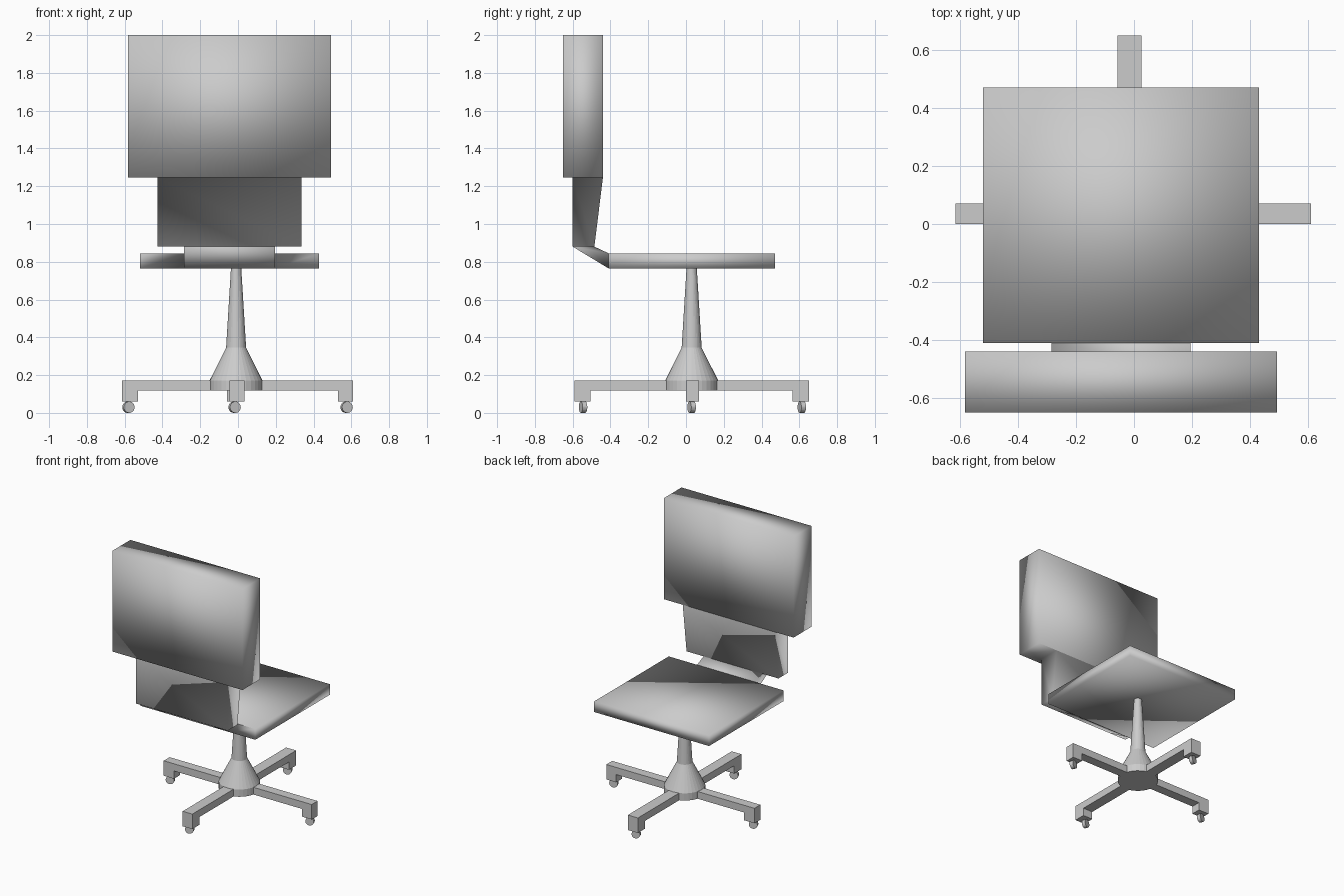
import bpy, bmesh, math
from mathutils import Matrix

cube = bpy.data.objects.get("Cube")
if cube:
    bpy.data.objects.remove(cube)

grey = bpy.data.materials.new("plain_grey")
grey.use_nodes = True
grey.diffuse_color = (0.6, 0.6, 0.6, 1)
grey.node_tree.nodes["Principled BSDF"].inputs["Base Color"].default_value = (0.6, 0.6, 0.6, 1)


def finish(name, bm, smooth=False):
    bmesh.ops.recalc_face_normals(bm, faces=bm.faces)
    for f in bm.faces:
        f.smooth = smooth
    mesh = bpy.data.meshes.new(name)
    bm.to_mesh(mesh)
    bm.free()
    mesh.materials.append(grey)
    obj = bpy.data.objects.new(name, mesh)
    bpy.context.collection.objects.link(obj)
    return obj


def loft(name, rings, smooth):
    """Skin a list of point rings and cap both ends."""
    bm = bmesh.new()
    loops = [[bm.verts.new(p) for p in ring] for ring in rings]
    for a, b in zip(loops, loops[1:]):
        n = len(a)
        for i in range(n):
            j = (i + 1) % n
            bm.faces.new((a[i], a[j], b[j], b[i]))
    bm.faces.new(loops[0])
    bm.faces.new(loops[-1])
    return finish(name, bm, smooth)


def box(bm, x, y, z):
    size = [b - a for a, b in (x, y, z)]
    mid = [(a + b) / 2 for a, b in (x, y, z)]
    bmesh.ops.create_cube(bm, size=1, matrix=Matrix.Translation(mid) @ Matrix.Diagonal((*size, 1)))


# Seat, neck and backrest: one folded strip of (half width, inner yz, outer yz)
strip = [
    (0.475, (0.47, 0.845), (0.47, 0.765)),
    (0.475, (-0.41, 0.845), (-0.41, 0.765)),
    (0.24, (-0.41, 0.845), (-0.41, 0.765)),
    (0.24, (-0.485, 0.88), (-0.6, 0.88)),
    (0.38, (-0.485, 0.88), (-0.6, 0.88)),
    (0.38, (-0.44, 1.245), (-0.6, 1.245)),
    (0.537, (-0.44, 1.245), (-0.65, 1.245)),
    (0.537, (-0.44, 2), (-0.65, 2)),
]
SEAT_X = -0.045
loft("seat_and_backrest",
     [[(SEAT_X - w, *i), (SEAT_X + w, *i), (SEAT_X + w, *o), (SEAT_X - w, *o)]
      for w, i, o in strip], True)

# Pedestal: turned profile of (radius, height)
SIDES = 32
loft("pedestal",
     [[(-0.01 + r * math.cos(t), 0.03 + r * math.sin(t), z)
       for t in (2 * math.pi * k / SIDES for k in range(SIDES))]
      for r, z in [(0.14, 0.118), (0.14, 0.172), (0.053, 0.345), (0.027, 0.77)]], False)

# Base legs, each a bar with a downturned foot
ARM, FOOT = (0.118, 0.172), (0.06, 0.118)
legs = {
    "left": ((0, 0.61), (0, 0.07), (0.53, 0.61), (0, 0.07), (0.575, 0.03)),
    "right": ((-0.615, 0), (0, 0.07), (-0.615, -0.53), (0, 0.07), (-0.58, 0.03)),
    "front": ((-0.045, 0.035), (-0.59, 0), (-0.045, 0.035), (-0.59, -0.505), (-0.018, -0.545)),
    "back": ((-0.057, 0.026), (0, 0.65), (-0.057, 0.026), (0.565, 0.65), (-0.018, 0.613)),
}
for side, (ax, ay, fx, fy, (wx, wy)) in legs.items():
    bm = bmesh.new()
    box(bm, ax, ay, ARM)
    box(bm, fx, fy, FOOT)
    finish(side + "_leg", bm)

    # Caster wheel, slightly swivelled
    bm = bmesh.new()
    place = (Matrix.Translation((wx, wy, 0.03)) @ Matrix.Rotation(math.radians(20), 4, "Z")
             @ Matrix.Rotation(math.pi / 2, 4, "X"))
    bmesh.ops.create_cone(bm, cap_ends=True, segments=24, radius1=0.03, radius2=0.03,
                          depth=0.026, matrix=place)
    finish(side + "_caster", bm)
